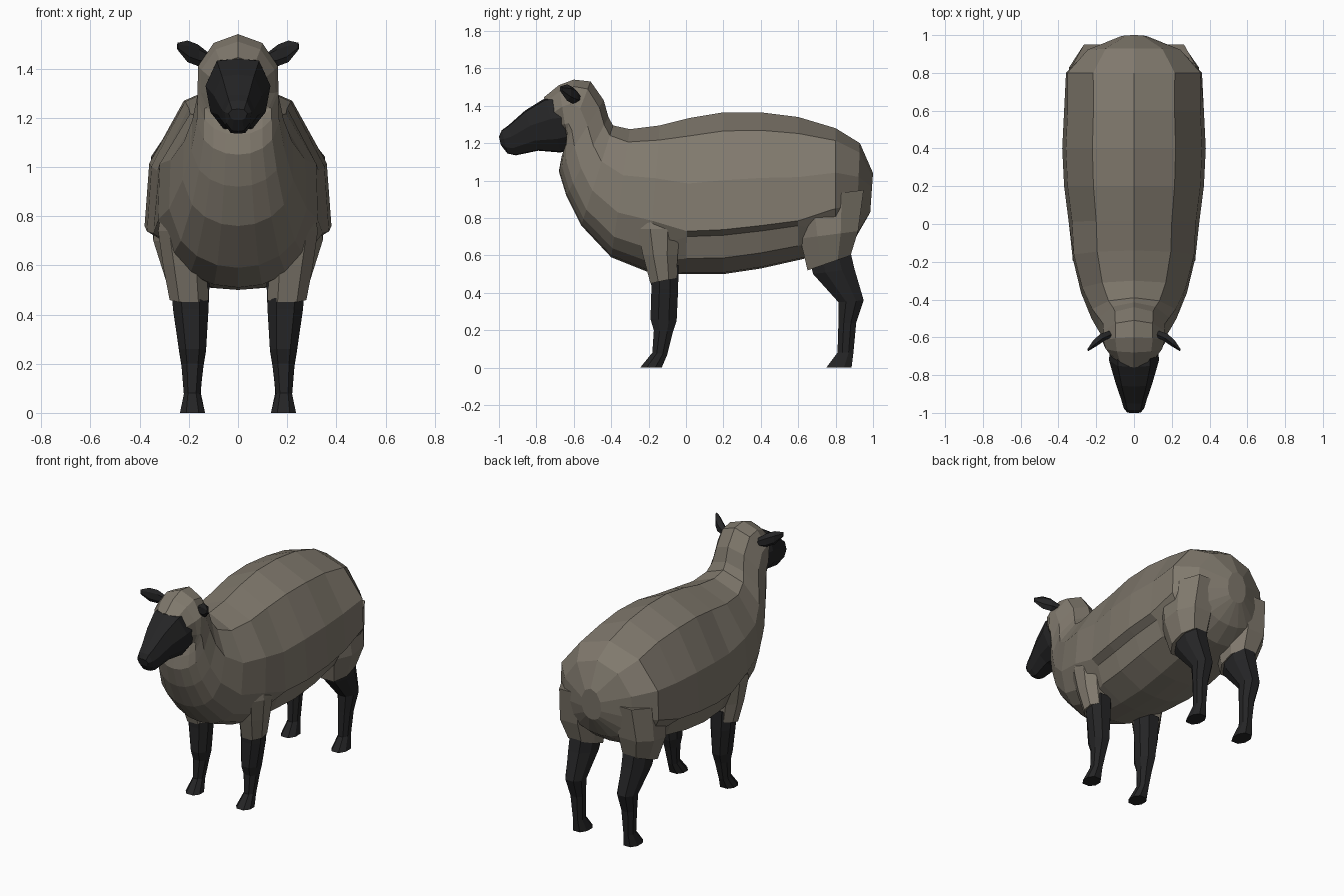
import bpy
import bmesh
from mathutils import Vector


def material(name, color):
    m = bpy.data.materials.new(name)
    m.diffuse_color = (*color, 1)
    return m


WOOL = material("wool", (0.215, 0.19, 0.152))
BLACK = material("black_skin", (0.018, 0.018, 0.019))

# Half profiles: (width fraction, position from point A to point B)
SOFT = [(0, 0), (.6, .1), (.98, .36), (1, .65), (.83, .84), (.6, .93), (.3, .985), (0, 1)]
BELLY = [(0, 0), (.58, .115), (.95, .42), (1, .725), (.86, .76), (.74, .9), (.3, .99), (0, 1)]
HEAD = [(0, 0), (.65, .03), (1, .38), (.85, .75), (.45, .98), (0, 1)]
LEG = [(.5, 0), (1, .3), (1, .7), (.5, 1)]


def ring(a, b, hw, profile, xc=0):
    """Mirrored section whose plane runs through the side-view points a and b."""
    half = []
    for w, t in profile:
        half.append(Vector((w * hw, a[0] + (b[0] - a[0]) * t, a[1] + (b[1] - a[1]) * t)))
    other = [Vector((-p.x, p.y, p.z)) for p in reversed(half) if p.x > 1e-6]
    return [p + Vector((xc, 0, 0)) for p in half + other]


def loft(name, rings, mat):
    bm = bmesh.new()
    loops = [[bm.verts.new(p) for p in r] for r in rings]
    n = len(loops[0])
    for r0, r1 in zip(loops, loops[1:]):
        for i in range(n):
            j = (i + 1) % n
            bm.faces.new((r0[i], r0[j], r1[j], r1[i]))
    bm.faces.new(loops[0])
    bm.faces.new(loops[-1])
    bmesh.ops.recalc_face_normals(bm, faces=bm.faces)
    me = bpy.data.meshes.new(name)
    bm.to_mesh(me)
    bm.free()
    me.materials.append(mat)
    ob = bpy.data.objects.new(name, me)
    bpy.context.collection.objects.link(ob)
    return ob


# Woolly body, neck and head cap, from rump to forehead
body = [
    ((1.0, 1.04), (.985, .83), .07, SOFT),
    ((.93, 1.2), (.91, .70), .25, SOFT),
    ((.8, 1.28), (.8, .62), .36, SOFT),
    ((.6, 1.34), (.6, .575), .37, BELLY),
    ((.4, 1.365), (.4, .53), .38, BELLY),
    ((.2, 1.365), (.2, .5), .37, BELLY),
    ((.02, 1.335), (0, .5), .345, BELLY),
    ((-.14, 1.295), (-.2, .51), .325, SOFT),
    ((-.3, 1.275), (-.4, .59), .28, SOFT),
    ((-.39, 1.295), (-.56, .76), .225, SOFT),
    ((-.415, 1.34), (-.64, .92), .19, SOFT),
    ((-.44, 1.43), (-.68, 1.05), .168, SOFT),
    ((-.51, 1.53), (-.665, 1.13), .165, SOFT),
    ((-.6, 1.54), (-.645, 1.18), .165, SOFT),
    ((-.68, 1.51), (-.63, 1.19), .152, SOFT),
    ((-.76, 1.445), (-.62, 1.22), .115, SOFT),
]
loft("wool_body", [ring(*r) for r in body], WOOL)

# Face and muzzle
face = [
    ((-.58, 1.45), (-.58, 1.18), .125),
    ((-.755, 1.44), (-.67, 1.15), .132),
    ((-.86, 1.375), (-.79, 1.16), .1),
    ((-.95, 1.295), (-.91, 1.135), .066),
    ((-.985, 1.27), (-.955, 1.145), .055),
    ((-1.0, 1.235), (-.99, 1.19), .038),
]
loft("face", [ring(a, b, w, HEAD) for a, b, w in face], BLACK)

# Legs: (front point, back point, x centre, half width) from top to bottom
parts = {
    "front_leg_wool": (WOOL, [
        ((-.3, .95), (.06, .95), .19, .1),
        ((-.26, .74), (-.03, .74), .235, .09),
        ((-.23, .6), (-.045, .6), .215, .09),
        ((-.19, .45), (-.05, .48), .2, .078)]),
    "front_leg": (BLACK, [
        ((-.19, .55), (-.04, .55), .195, .08),
        ((-.185, .42), (-.042, .42), .192, .072),
        ((-.19, .26), (-.05, .25), .185, .055),
        ((-.172, .2), (-.07, .19), .185, .045),
        ((-.18, .08), (-.1, .07), .187, .033),
        ((-.245, 0), (-.13, 0), .185, .051)]),
    "rear_leg_wool": (WOOL, [
        ((.56, .9), (.95, .95), .2, .13),
        ((.61, .69), (.92, .73), .215, .13),
        ((.65, .52), (.88, .6), .2, .095)]),
    "rear_leg": (BLACK, [
        ((.66, .58), (.87, .66), .195, .085),
        ((.68, .5), (.9, .53), .195, .078),
        ((.815, .35), (.95, .36), .19, .058),
        ((.815, .24), (.91, .24), .187, .045),
        ((.81, .08), (.895, .08), .185, .034),
        ((.75, 0), (.885, 0), .185, .051)]),
}
for side, s in (("right", 1), ("left", -1)):
    for name, (mat, rows) in parts.items():
        loft(f"{side}_{name}", [ring(a, b, w, LEG, s * x) for a, b, x, w in rows], mat)

    # Ear: flat six-sided leaf, (centre x, y, z, half height, half depth)
    ear = []
    for x, y, z, h, d in [(.12, -.585, 1.44, .025, .02), (.165, -.605, 1.455, .044, .024),
                          (.205, -.635, 1.47, .044, .02), (.245, -.67, 1.49, .015, .006)]:
        ear.append([Vector((s * (x + u * .5 * d), y + u * d, z + v * h))
                    for u, v in [(0, 1), (1, .5), (1, -.5), (0, -1), (-.6, -.5), (-.6, .5)]])
    loft(f"{side}_ear", ear, BLACK)
